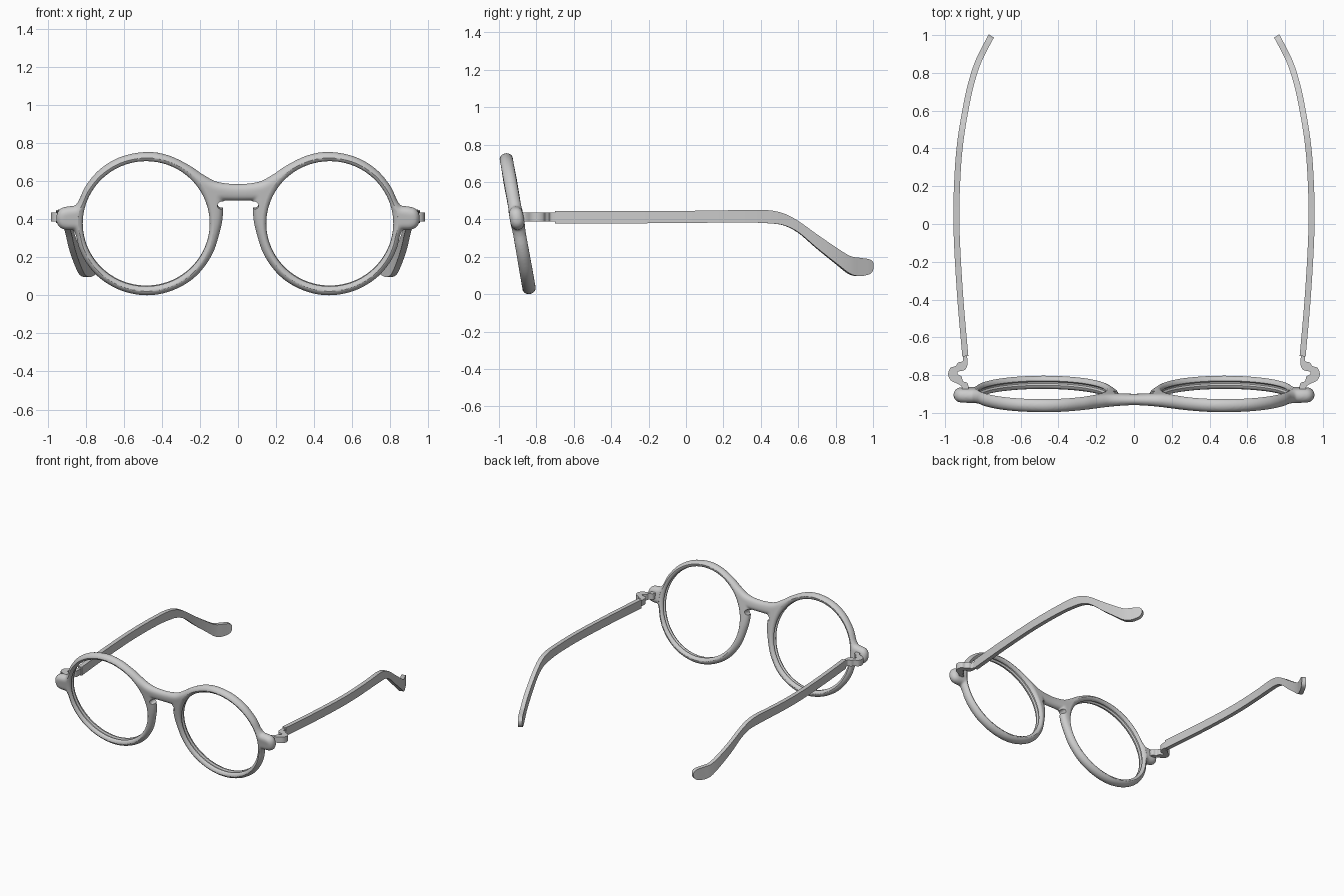
import bpy, bmesh, math
from mathutils import Vector, Matrix

if "Cube" in bpy.data.objects:
    bpy.data.objects.remove(bpy.data.objects["Cube"])

TILT = math.radians(10)
ZC, R = 0.378, 0.0375          # frame centre height, edge rounding radius


def spline(pts, n, closed=False):
    """Catmull-Rom points through pts of any dimension."""
    P = [Vector(p) for p in pts]
    c, out = len(P), []
    for i in range(c if closed else c - 1):
        if closed:
            a, b, d, e = (P[(i + k) % c] for k in (-1, 0, 1, 2))
        else:
            a, b, d, e = (P[min(max(i + k, 0), c - 1)] for k in (-1, 0, 1, 2))
        for s in range(n):
            t = s / n
            out.append(0.5 * (2 * b + (d - a) * t + (2 * a - 5 * b + 4 * d - e) * t * t
                              + (3 * b - a - 3 * d + e) * t ** 3))
    if not closed:
        out.append(P[-1])
    return out


def skin(name, rings):
    """Solid through equal-length closed rings, capped at both ends."""
    bm = bmesh.new()
    V = [[bm.verts.new(p) for p in r] for r in rings]
    for a, b in zip(V, V[1:]):
        for i in range(len(a)):
            j = (i + 1) % len(a)
            bm.faces.new((a[i], a[j], b[j], b[i]))
    bm.faces.new(V[0])
    bm.faces.new(V[-1])
    bmesh.ops.recalc_face_normals(bm, faces=bm.faces)
    me = bpy.data.meshes.new(name)
    bm.to_mesh(me)
    bm.free()
    ob = bpy.data.objects.new(name, me)
    bpy.context.collection.objects.link(ob)
    return ob


def activate(ob):
    bpy.ops.object.select_all(action='DESELECT')
    ob.select_set(True)
    bpy.context.view_layer.objects.active = ob


def smooth(ob, angle):
    activate(ob)
    bpy.ops.object.shade_smooth_by_angle(angle=math.radians(angle))


def mirror(ob):
    ob.modifiers.new("mirror", 'MIRROR').use_bisect_axis[0] = False


# Front frame: core outline (right half), grown outward by a half-round edge
half = [(0, .548), (.12, .562), (.2, .602), (.28, .655), (.38, .702), (.48, .717),
        (.6, .695), (.7, .637), (.77, .555), (.805, .48), (.84, .44), (.895, .43),
        (.915, .422), (.917, .392), (.9, .382), (.845, .376), (.818, .33), (.8, .26),
        (.765, .19), (.7, .117), (.6, .06), (.48, .0375), (.36, .06), (.25, .125),
        (.17, .23), (.13, .35), (.117, .42), (.115, .5), (.11, .53), (.09, .536)]
loop = half + [(0, .536)] + [(-x, z) for x, z in half[:0:-1]]
core = spline([(x, (z - ZC) / math.cos(TILT)) for x, z in loop], 6, True)
n = len(core)
normals = []
for i in range(n):
    t = (core[(i + 1) % n] - core[i - 1]).normalized()
    normals.append(Vector((-t.y, t.x)))      # outline runs clockwise
rings = []
for k in range(13):
    a = math.pi * k / 12
    rings.append([(p.x + m.x * R * math.sin(a), -R * math.cos(a), p.y + m.y * R * math.sin(a))
                  for p, m in zip(core, normals)])
frame = skin("front_frame", rings)
rm = frame.modifiers.new("blend", 'REMESH')
rm.mode = 'VOXEL'
rm.voxel_size = 0.0065
sm = frame.modifiers.new("soften", 'SMOOTH')
sm.factor, sm.iterations = 0.5, 3
activate(frame)
for m in ("blend", "soften"):
    bpy.ops.object.modifier_apply(modifier=m)
for v in frame.data.vertices:                # thinner bridge
    v.co.y *= 1 - 0.22 * math.exp(-(v.co.x / 0.13) ** 2)

# Lens openings with groove, and small notches beside the nose
lens = [(.362, -.06), (.36, -.0365), (.344, -.031), (.336, -.022), (.334, -.012), (.346, -.004)]
lens += [(r, -d) for r, d in lens[::-1]]
notch = [(.02, -.06), (.02, .06)]
for s in (1, -1):
    for cx, cz, prof, seg in ((.4825, .379, lens, 96), (.088, .479, notch, 24)):
        cut = skin("cutter", [[(s * cx + r * math.cos(2 * math.pi * i / seg), d,
                                cz - ZC + r * math.sin(2 * math.pi * i / seg))
                               for i in range(seg)] for r, d in prof])
        b = frame.modifiers.new("cut", 'BOOLEAN')
        b.operation, b.object, b.solver = 'DIFFERENCE', cut, 'EXACT'
        activate(frame)
        bpy.ops.object.modifier_apply(modifier="cut")
        bpy.data.objects.remove(cut)
frame.data.transform(Matrix.Translation((0, -.9, ZC)) @ Matrix.Rotation(TILT, 4, 'X'))
smooth(frame, 35)

# Temples: stations of (y, x centre, top z, bottom z)
st = [(-.7, .893, .446, .379), (-.4, .919, .445, .379), (-.1, .937, .445, .38),
      (.1, .94, .447, .382), (.3, .932, .45, .384), (.43, .92, .45, .38),
      (.52, .907, .432, .369), (.6, .893, .39, .33), (.7, .873, .318, .245),
      (.8, .846, .249, .165), (.87, .82, .205, .111), (.92, .795, .195, .097),
      (.965, .772, .189, .104), (.985, .761, .18, .116), (.995, .755, .165, .137)]
path = spline([(*p[:3],) + (p[3],) for p in st], 5)
rings = []
for i, p in enumerate(path):
    d = path[min(i + 1, len(path) - 1)] - path[max(i - 1, 0)]
    t = Vector((d[1], d[0])).normalized()    # direction in the top view
    ox, oy = .016 * t.y, -.016 * t.x
    x, y = p[1], p[0]
    rings.append([(x + ox, y + oy, p[2]), (x + ox, y + oy, p[3]),
                  (x - ox, y - oy, p[3]), (x - ox, y - oy, p[2])])
temple = skin("temples", rings)
smooth(temple, 35)
mirror(temple)

# Curled hinges between frame and temples (outline seen from above)
plan = [(.886, -.69), (.903, -.69), (.906, -.725), (.93, -.733), (.945, -.752),
        (.972, -.762), (.984, -.795), (.97, -.828), (.935, -.845), (.912, -.862),
        (.91, -.89), (.88, -.89), (.88, -.845), (.905, -.832), (.914, -.806),
        (.932, -.797), (.932, -.782), (.897, -.773), (.882, -.745)]
curl = spline(plan, 4, True)
hinge = skin("hinges", [[(p.x, p.y, z) for p in curl] for z in (.389, .436)])
smooth(hinge, 40)
mirror(hinge)
